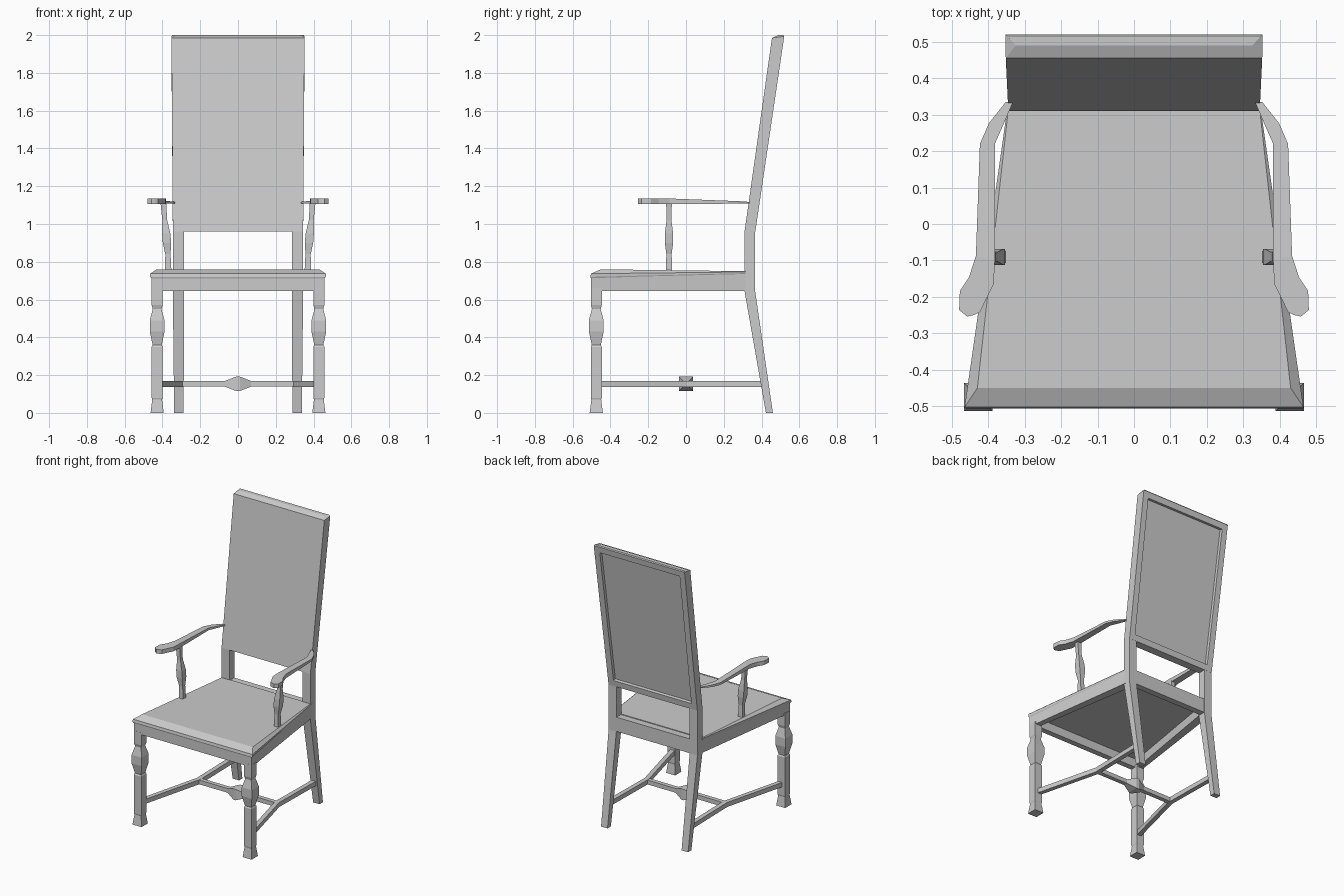
import bpy, bmesh

if "Cube" in bpy.data.objects:
    bpy.data.objects.remove(bpy.data.objects["Cube"])


def loft(name, rings, mirror=False, recess=None):
    """Skin equal-length rings of points; recess = (face test, border, depth)."""
    bm = bmesh.new()
    vs = [[bm.verts.new(p) for p in r] for r in rings]
    n = len(rings[0])
    for a, b in zip(vs, vs[1:]):
        for i in range(n):
            j = (i + 1) % n
            bm.faces.new((a[i], a[j], b[j], b[i]))
    bm.faces.new(vs[0][::-1])
    bm.faces.new(vs[-1])
    bmesh.ops.recalc_face_normals(bm, faces=bm.faces[:])
    if recess:
        test, border, depth = recess
        face = [max(bm.faces, key=lambda f: test(f))]
        bmesh.ops.inset_region(bm, faces=face, thickness=border)
        bm.normal_update()
        # second tiny inset gives the walls, then the panel is pushed inwards
        bmesh.ops.inset_region(bm, faces=face, thickness=0.002)
        push = face[0].normal * -depth
        bmesh.ops.translate(bm, verts=face[0].verts[:], vec=push)
    me = bpy.data.meshes.new(name)
    bm.to_mesh(me)
    bm.free()
    ob = bpy.data.objects.new(name, me)
    bpy.context.collection.objects.link(ob)
    if mirror:
        ob.modifiers.new("Mirror", 'MIRROR').use_mirror_merge = False
    return ob


def rect(x0, x1, y0, y1, z):
    return [(x0, y0, z), (x1, y0, z), (x1, y1, z), (x0, y1, z)]


def turned(name, profile):
    """Square turned post from (z, half width, centre x, centre y)."""
    loft(name, [rect(x - h, x + h, y - h, y + h, z) for z, h, x, y in profile], True)


# front legs
turned("front_leg", [(z, h, 0.428, -0.475) for z, h in (
    (0, .035), (.07, .026), (.08, .029), (.35, .029), (.36, .024), (.43, .039),
    (.49, .039), (.55, .023), (.57, .029), (.66, .029))])

# back legs, raked below the seat and upright above it
loft("back_leg", [rect(.288, .338, .423, .46, 0), rect(.285, .345, .31, .366, .645),
                  rect(.285, .345, .31, .366, .96)], True)

# tall back with a framed recess at the rear
loft("back_rest", [
    rect(-.345, .345, .31, .367, .96),
    [(-.352, .455, 1.985), (.352, .455, 1.985), (.353, .52, 1.993), (-.353, .52, 1.993)],
    [(-.325, .49, 2), (.325, .49, 2), (.348, .516, 2), (-.348, .516, 2)]],
    recess=(lambda f: f.calc_area() * f.normal.y, .06, .02))


# seat frame, hollow underneath
def frame_ring(z_front, z_back):
    half = [(.458, -.503, z_front), (.347, .312, z_back), (.344, .364, z_back)]
    return half + [(-x, y, z) for x, y, z in reversed(half)]


loft("seat_frame", [frame_ring(.645, .645), frame_ring(.72, .745)],
     recess=(lambda f: -f.normal.z, .06, .06))


# seat cushion
def cushion_ring(xf, yf, zf, xb, zb):
    return [(-xf, yf, zf), (xf, yf, zf), (xb, .315, zb), (-xb, .315, zb)]


loft("seat_cushion", [cushion_ring(.457, -.503, .712, .342, .72),
                      cushion_ring(.465, -.506, .72, .348, .74),
                      cushion_ring(.465, -.503, .737, .348, .746),
                      cushion_ring(.43, -.45, .76, .345, .75)])

# arm supports, leaning outwards
turned("arm_support", [(.74, .017, .369, -.09), (.84, .014, .371, -.09), (.9, .022, .376, -.09),
                       (.95, .022, .38, -.09), (1.02, .013, .388, -.09), (1.11, .015, .395, -.09)])

# arm rests: inner and outer edge points from back to front
arm = [(.332, .335, .352, .335), (.362, .265, .398, .277), (.382, .22, .423, .22),
       (.382, -.1, .434, -.088), (.385, -.165, .453, -.146), (.405, -.205, .478, -.184),
       (.423, -.242, .48, -.236), (.44, -.25, .458, -.254)]
rings = []
for xi, yi, xo, yo in arm:
    t = max(0, yi) / .335
    lo, hi = 1.106 + .002 * t, 1.135 - .018 * t
    rings.append([(xi, yi, lo), (xo, yo, lo), (xo, yo, hi), (xi, yi, hi)])
loft("arm_rest", rings, True)

# side stretchers, bent inwards at the middle
loft("side_stretcher", [[(x - .016, y, .138), (x + .016, y, .138), (x + .016, y, .17),
                         (x - .016, y, .17)] for x, y in
                        ((.422, -.46), (.305, 0), (.313, .41))], True)

# cross stretcher with a swelling in the centre
loft("cross_stretcher", [[(x, -h, .154 - h), (x, h, .154 - h), (x, h, .154 + h), (x, -h, .154 + h)]
                         for x, h in ((-.305, .015), (-.07, .015), (-.01, .038), (.01, .038),
                                      (.07, .015), (.305, .015))])
